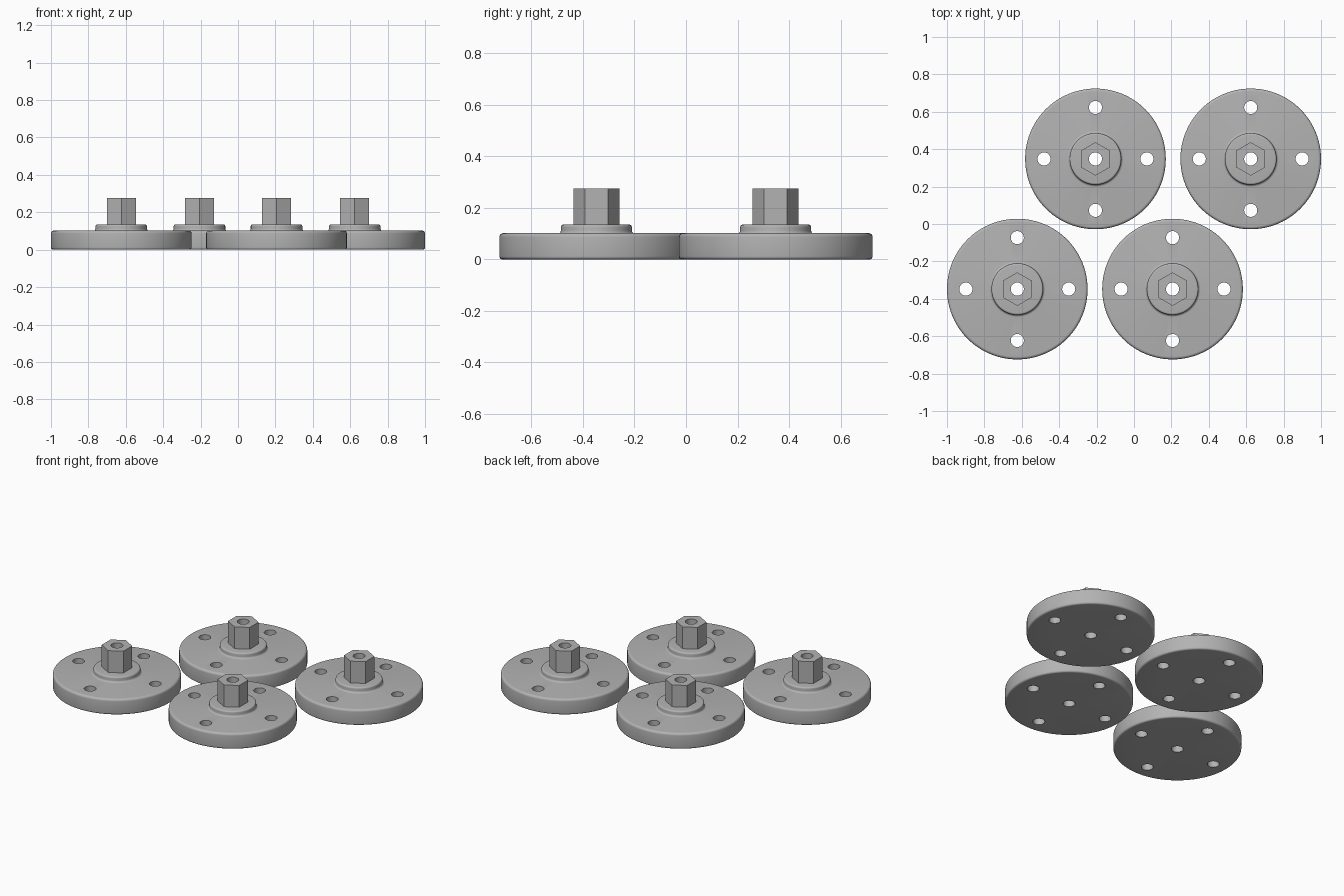
import bpy
import bmesh
from math import cos, sin, pi, radians

cube = bpy.data.objects.get("Cube")
if cube:
    bpy.data.objects.remove(cube)

GREY = (0.45, 0.45, 0.45, 1)
steel = bpy.data.materials.new("plain grey")
steel.use_nodes = True
steel.diffuse_color = GREY
steel.node_tree.nodes["Principled BSDF"].inputs["Base Color"].default_value = GREY


def lathe(bm, profile, sides, x=0, y=0, turn=0):
    """Closed solid of stacked rings given as (radius, height)."""
    rings = []
    for r, z in profile:
        angles = [turn + 2 * pi * i / sides for i in range(sides)]
        rings.append([bm.verts.new((x + r * cos(a), y + r * sin(a), z)) for a in angles])
    for low, high in zip(rings, rings[1:]):
        for i in range(sides):
            j = (i + 1) % sides
            bm.faces.new((low[i], low[j], high[j], high[i]))
    bm.faces.new(rings[0][::-1])
    bm.faces.new(rings[-1])


def arc(r, z, size, start, end, steps=5):
    """Quarter-round profile points about the centre (r, z)."""
    angles = [radians(start + (end - start) * i / steps) for i in range(steps + 1)]
    return [(r + size * cos(a), z + size * sin(a)) for a in angles]


def make_object(name, bm):
    mesh = bpy.data.meshes.new(name)
    bm.to_mesh(mesh)
    bm.free()
    mesh.materials.append(steel)
    obj = bpy.data.objects.new(name, mesh)
    bpy.context.collection.objects.link(obj)
    return obj


# Drill: centre bore and four bolt holes
bm = bmesh.new()
for x, y in [(0, 0), (0.275, 0), (-0.275, 0), (0, 0.275), (0, -0.275)]:
    lathe(bm, [(0.035, -0.1), (0.035, 0.4)], 32, x, y)
drill = make_object("hole_cutter", bm)
drill.hide_render = True

# Round flange with softened rims and a filleted raised boss
bm = bmesh.new()
lathe(bm, arc(0.364, 0.012, 0.012, -90, 0) + arc(0.361, 0.087, 0.015, 0, 90)
      + arc(0.150, 0.112, 0.012, 270, 180) + arc(0.128, 0.125, 0.010, 0, 90), 96)
flange = make_object("flange", bm)

# Hexagonal hub with corners towards front and back
bm = bmesh.new()
lathe(bm, [(0.0895, 0.13), (0.0895, 0.276)], 6, turn=pi / 2)
hub = make_object("hex_hub", bm)

# Cut the holes, bake them in and keep the edges crisp
for obj in (flange, hub):
    cut = obj.modifiers.new("holes", "BOOLEAN")
    cut.operation = "DIFFERENCE"
    cut.solver = "EXACT"
    cut.object = drill
    bpy.context.view_layer.update()
    graph = bpy.context.evaluated_depsgraph_get()
    baked = bpy.data.meshes.new_from_object(obj.evaluated_get(graph))
    obj.modifiers.clear()
    obj.data = baked
    bpy.ops.object.select_all(action="DESELECT")
    obj.select_set(True)
    bpy.context.view_layer.objects.active = obj
    bpy.ops.object.shade_smooth_by_angle(angle=radians(32))
bpy.data.objects.remove(drill)

# Four identical flanges in two staggered rows
places = {
    "front_right": (-0.624, -0.348),
    "front_left": (0.206, -0.348),
    "back_right": (-0.206, 0.348),
    "back_left": (0.624, 0.348),
}
for place, (x, y) in places.items():
    for part in (flange, hub):
        copy = part.copy()
        copy.name = place + "_" + part.name
        copy.location = (x, y, 0)
        bpy.context.collection.objects.link(copy)
for part in (flange, hub):
    bpy.data.objects.remove(part)
